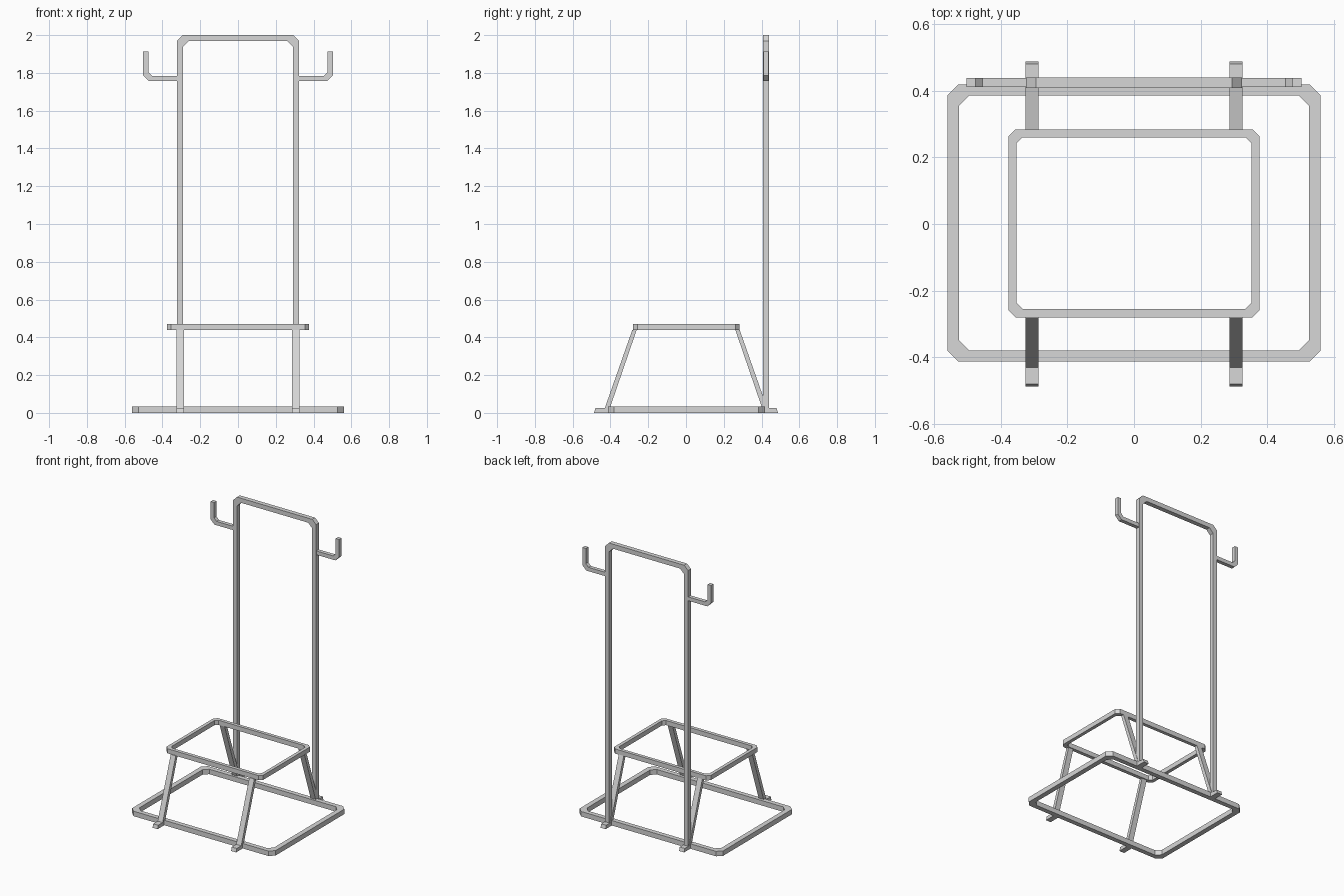
import bpy, bmesh

if "Cube" in bpy.data.objects:
    bpy.data.objects.remove(bpy.data.objects["Cube"], do_unlink=True)

# Single painted metal colour
metal = bpy.data.materials.new("light_grey_metal")
metal.use_nodes = True
grey = (0.68, 0.68, 0.68, 1)
metal.diffuse_color = grey
metal.node_tree.nodes["Principled BSDF"].inputs["Base Color"].default_value = grey


def finish(name, bm):
    bmesh.ops.recalc_face_normals(bm, faces=bm.faces)
    mesh = bpy.data.meshes.new(name)
    bm.to_mesh(mesh)
    bm.free()
    mesh.materials.append(metal)
    obj = bpy.data.objects.new(name, mesh)
    bpy.context.collection.objects.link(obj)


def prism(name, outline, axis, low, high):
    """Extrude a flat outline along the x or y axis."""
    def place(a, b, d):
        return (d, a, b) if axis == "x" else (a, d, b)
    bm = bmesh.new()
    ends = [[bm.verts.new(place(a, b, d)) for a, b in outline] for d in (low, high)]
    for loop in ends:
        bm.faces.new(loop)
    n = len(outline)
    for i in range(n):
        j = (i + 1) % n
        bm.faces.new((ends[0][i], ends[0][j], ends[1][j], ends[1][i]))
    finish(name, bm)


def octagon(hx, y0, y1, c):
    """Rectangle with cut corners."""
    return [(hx - c, y0), (hx, y0 + c), (hx, y1 - c), (hx - c, y1),
            (c - hx, y1), (-hx, y1 - c), (-hx, y0 + c), (c - hx, y0)]


def ring(name, outer, inner, z0, z1):
    """Flat-bar rectangular frame lying in the xy plane."""
    bm = bmesh.new()
    loops = [[bm.verts.new((x, y, z)) for x, y in pts]
             for pts, z in ((outer, z0), (outer, z1), (inner, z1), (inner, z0))]
    for k in range(4):
        a, b = loops[k], loops[(k + 1) % 4]
        for i in range(8):
            j = (i + 1) % 8
            bm.faces.new((a[i], a[j], b[j], b[i]))
    finish(name, bm)


# Floor frame and raised shelf frame
ring("base_frame", octagon(0.56, -0.413, 0.418, 0.033),
     octagon(0.525, -0.38, 0.385, 0.031), 0, 0.035)
ring("shelf_frame", octagon(0.377, -0.28, 0.284, 0.022),
     octagon(0.353, -0.255, 0.26, 0.019), 0.438, 0.471)

# Tall arch at the back: outside edge, then inside edge
arch = [(-0.324, 0.02), (-0.324, 1.97), (-0.294, 2), (0.294, 2), (0.324, 1.97), (0.324, 0.02),
        (0.292, 0.02), (0.292, 1.938), (0.262, 1.968), (-0.262, 1.968), (-0.292, 1.938), (-0.292, 0.02)]
prism("back_arch", arch, "y", 0.408, 0.44)

# Slanted legs with small turned-out feet, and side hooks
leg = [(0.487, 0), (0.48, 0.025), (0.43, 0.025), (0.284, 0.44), (0.261, 0.44), (0.405, 0.02), (0.408, 0)]
hook = [(0.32, 1.757), (0.472, 1.757), (0.502, 1.787), (0.502, 1.912), (0.475, 1.912),
        (0.475, 1.804), (0.455, 1.784), (0.32, 1.784)]
for side, s in (("left", 1), ("right", -1)):
    for end, e in (("front", -1), ("back", 1)):
        prism(f"{end}_{side}_leg", [(y * e, z) for y, z in leg], "x", s * 0.287, s * 0.326)
    prism(f"{side}_hook", [(x * s, z) for x, z in hook], "y", 0.411, 0.438)
